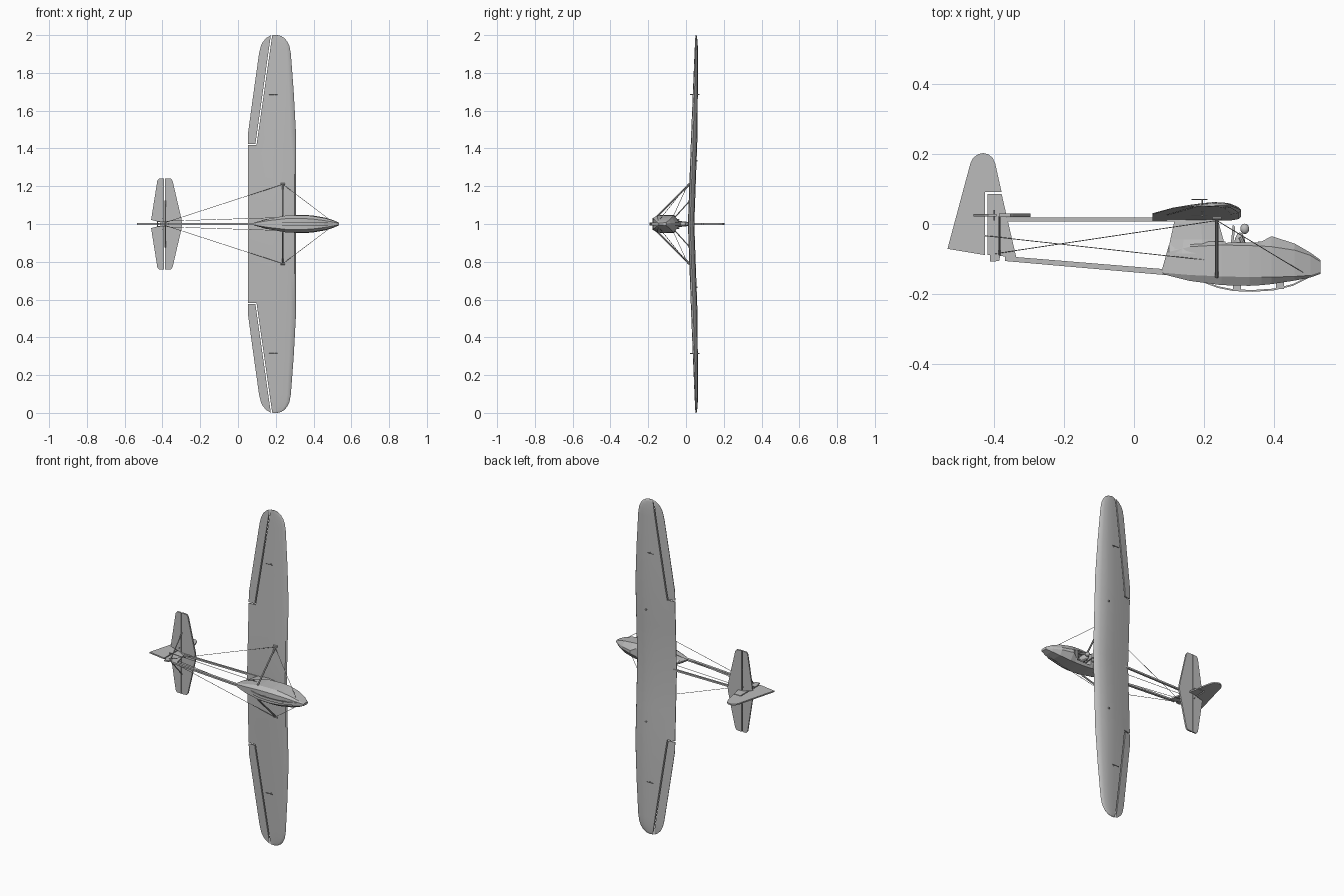
import bpy, bmesh, math
from mathutils import Vector

if "Cube" in bpy.data.objects:
    bpy.data.objects.remove(bpy.data.objects["Cube"], do_unlink=True)

grey = bpy.data.materials.new("plain grey")
grey.use_nodes = True
grey.diffuse_color = (0.5, 0.5, 0.5, 1)
grey.node_tree.nodes["Principled BSDF"].inputs["Base Color"].default_value = (0.5, 0.5, 0.5, 1)

MID = 1.0  # height of the plane of symmetry; the wings spread along z


def finish(name, bm, smooth=None):
    bmesh.ops.recalc_face_normals(bm, faces=bm.faces)
    me = bpy.data.meshes.new(name)
    bm.to_mesh(me)
    bm.free()
    me.materials.append(grey)
    ob = bpy.data.objects.new(name, me)
    bpy.context.scene.collection.objects.link(ob)
    if smooth:
        select(ob)
        bpy.ops.object.shade_smooth_by_angle(angle=math.radians(smooth))
    return ob


def select(ob):
    bpy.ops.object.select_all(action='DESELECT')
    ob.select_set(True)
    bpy.context.view_layer.objects.active = ob


def loft(name, rings, smooth=None):
    """Skin a row of equal rings and cap both ends."""
    bm = bmesh.new()
    rows = [[bm.verts.new(p) for p in r] for r in rings]
    n = len(rows[0])
    for a, b in zip(rows, rows[1:]):
        for i in range(n):
            j = (i + 1) % n
            bm.faces.new((a[i], a[j], b[j], b[i]))
    bm.faces.new(rows[0])
    bm.faces.new(rows[-1])
    return finish(name, bm, smooth)


def plate_xy(name, outline, half, z=MID):
    return loft(name, [[(x, y, z + s * half) for x, y in outline] for s in (-1, 1)])


def plate_xz(name, outline, y, half, side=1):
    return loft(name, [[(x, y + s * half, MID + side * d) for x, d in outline] for s in (-1, 1)])


def rod(name, p, q, r, sides=8):
    p, q = Vector(p), Vector(q)
    rot = (q - p).to_track_quat('Z', 'Y')
    ang = [2 * math.pi * i / sides for i in range(sides)]
    ring = [rot @ Vector((r * math.cos(a), r * math.sin(a), 0)) for a in ang]
    return loft(name, [[c + v for v in ring] for c in (p, q)], 40)


def ball(name, centre, size):
    bm = bmesh.new()
    bmesh.ops.create_uvsphere(bm, u_segments=14, v_segments=10, radius=1)
    for v in bm.verts:
        v.co = Vector([c + s * k for c, s, k in zip(centre, size, v.co)])
    return finish(name, bm, 60)


def cut(ob, cutter):
    select(ob)
    mod = ob.modifiers.new("cut", 'BOOLEAN')
    mod.operation, mod.solver, mod.object = 'DIFFERENCE', 'EXACT', cutter
    bpy.ops.object.modifier_apply(modifier=mod.name)
    bpy.data.objects.remove(cutter, do_unlink=True)


# Wing: cambered section, tapered rounded tips, slight dihedral
foil = [(0, .1), (.25, .5), (.5, .83), (.7, 1), (.88, .9), (.97, .62), (1, .35),
        (.97, .12), (.88, 0), (.5, .05), (0, 0)]
stations = [(0, .053, .307, .034), (.25, .053, .307, .034), (.48, .053, .307, .034),
            (.70, .083, .295, .026), (.90, .111, .280, .018), (.94, .120, .273, .016),
            (.965, .132, .262, .013), (.985, .150, .245, .010), (.996, .168, .226, .007),
            (1.0, .185, .208, .004)]
full = [(-d, a, b, t) for d, a, b, t in stations[:0:-1]] + stations


def foil_ring(d, te, le, t):
    base = .010 + .036 * abs(d) + (.034 - t) * .15
    return [(te + u * (le - te), base + v * t, MID + d) for u, v in foil]


wing = loft("wing", [foil_ring(*s) for s in full], 35)

# Aileron gaps, horns and cables on both wings
for side, label in ((1, "upper"), (-1, "lower")):
    gap = [(.02, .417), (.098, .417), (.184, 1.02), (.177, 1.02), (.092, .423), (.02, .423)]
    cut(wing, plate_xz("gap_cutter", gap, .04, .08, side))
    z = MID + side * .685
    rod(label + "_aileron_horn", (.195, .022, z), (.195, .072, z), .002)
    for y in (.024, .070):
        rod(label + "_aileron_cable", (.21, y, z), (.165, y, z), .0015, 5)
    z = MID + side * .335
    rod(label + "_wing_pulley", (.225, .05, z), (.225, .062, z), .005)

# Hull: eight-sided sections (x, four half widths, four levels), keel to deck
hull_stations = [
    (.080, .003, .005, .005, .003, -.142, -.139, -.135, -.131),
    (.100, .008, .012, .010, .004, -.148, -.141, -.080, -.060),
    (.160, .018, .027, .025, .008, -.163, -.146, -.065, -.050),
    (.250, .028, .044, .044, .022, -.175, -.150, -.060, -.050),
    (.330, .030, .046, .048, .026, -.177, -.152, -.062, -.050),
    (.365, .028, .045, .047, .024, -.175, -.152, -.063, -.050),
    (.394, .026, .042, .045, .009, -.172, -.152, -.065, -.035),
    (.460, .018, .031, .034, .007, -.162, -.150, -.075, -.056),
    (.505, .010, .018, .020, .005, -.153, -.147, -.090, -.082),
    (.534, .004, .006, .007, .003, -.143, -.137, -.108, -.103)]


def hull_ring(s):
    x, ws, ys = s[0], s[1:5], s[5:9]
    half = list(zip(ws, ys))
    return [(x, y, MID + w) for w, y in half] + [(x, y, MID - w) for w, y in half[::-1]]


hull = loft("fuselage", [hull_ring(s) for s in hull_stations])
well = [(.262, -.14), (.355, -.14), (.355, .02), (.262, .02)]
cut(hull, plate_xy("cockpit_cutter", well, .031))

# Pylon between hull and wing: a lens section narrowing upward
lens = [(0, .15), (.25, .75), (.6, 1), (1, .5)]


def pylon_ring(y, x0, x1, w):
    pts = [(x0 + u * (x1 - x0), k * w) for u, k in lens]
    return [(x, y, MID + h) for x, h in pts] + [(x, y, MID - h) for x, h in pts[::-1]]


loft("wing_pylon", [pylon_ring(-.085, .096, .261, .032), pylon_ring(-.045, .104, .256, .017),
                    pylon_ring(.020, .118, .238, .010)])

# Pilot and seat
plate_xy("seat_back", [(.268, -.14), (.274, -.14), (.290, -.008), (.283, -.002)], .013)
ball("pilot_head", (.317, -.014, MID), (.013, .015, .012))
ball("pilot_torso", (.303, -.066, MID), (.017, .042, .021))
for s in (1, -1):
    rod("pilot_upper_arm", (.305, -.038, MID + s * .019), (.318, -.068, MID + s * .025), .006)
    rod("pilot_forearm", (.318, -.068, MID + s * .025), (.345, -.065, MID + s * .010), .005)
    rod("pilot_thigh", (.303, -.102, MID + s * .010), (.345, -.085, MID + s * .013), .009)
    rod("pilot_shin", (.345, -.085, MID + s * .013), (.352, -.135, MID + s * .011), .007)

# Curved landing skid on two blocks
skid = [(.200, -.168), (.240, -.183), (.285, -.192), (.340, -.194), (.400, -.190),
        (.455, -.177), (.505, -.152)]
plate_xy("landing_skid", skid + [(x, y + .005) for x, y in skid[::-1]], .008)
for x, y in ((.295, -.191), (.418, -.186)):
    plate_xy("skid_block", [(x - .012, y), (x + .012, y), (x + .012, -.16), (x - .012, -.16)], .004)

# Tail booms
plate_xy("upper_boom", [(-.385, .007), (.13, .007), (.13, .018), (-.385, .018)], .005)
plate_xy("lower_boom", [(-.37, -.106), (.10, -.147), (.12, -.132), (-.37, -.092)], .005)

# Fin and rudder
plate_xy("fin", [(-.420, -.088), (-.337, -.096), (-.379, .086), (-.420, .086)], .004)
plate_xy("rudder", [(-.534, -.071), (-.426, -.089), (-.426, .091), (-.379, .091), (-.397, .172),
                    (-.405, .190), (-.418, .200), (-.432, .203), (-.446, .200),
                    (-.460, .190), (-.468, .175)], .004)
plate_xy("tail_bumper", [(-.412, -.108), (-.386, -.106), (-.382, -.085), (-.412, -.085)], .004)

# Tailplane, elevators, braces and rigging on both sides
for side, label in ((1, "upper"), (-1, "lower")):
    def at(x, y, d):
        return (x, y, MID + side * d)

    plate_xz(label + "_tailplane", [(-.387, 0), (-.296, 0), (-.300, .03), (-.346, .228),
                                    (-.354, .240), (-.387, .242)], .025, .005, side)
    plate_xz(label + "_elevator", [(-.393, .004), (-.460, .022), (-.427, .230), (-.418, .241),
                                   (-.393, .242)], .025, .004, side)
    rod(label + "_tail_brace", at(-.385, -.088, .003), at(-.385, .022, .125), .003)
    rod(label + "_elevator_horn", at(-.400, .010, .03), at(-.400, .040, .03), .002)
    rod(label + "_wing_strut", at(.237, -.152, .042), at(.237, .020, .212), .005)
    rod(label + "_strut_fitting", at(.225, .016, .212), at(.250, .016, .212), .005)
    rod(label + "_tail_wire", at(.237, .010, .210), at(-.400, -.085, .003), .0013, 5)
    rod(label + "_nose_wire", at(.237, .010, .210), at(.497, -.147, .014), .0013, 5)
    rod(label + "_rudder_horn", at(-.426, -.034, 0), at(-.426, -.034, .015), .002)
    rod(label + "_rudder_cable", at(-.426, -.034, .014), at(.210, -.104, .034), .0013, 5)
